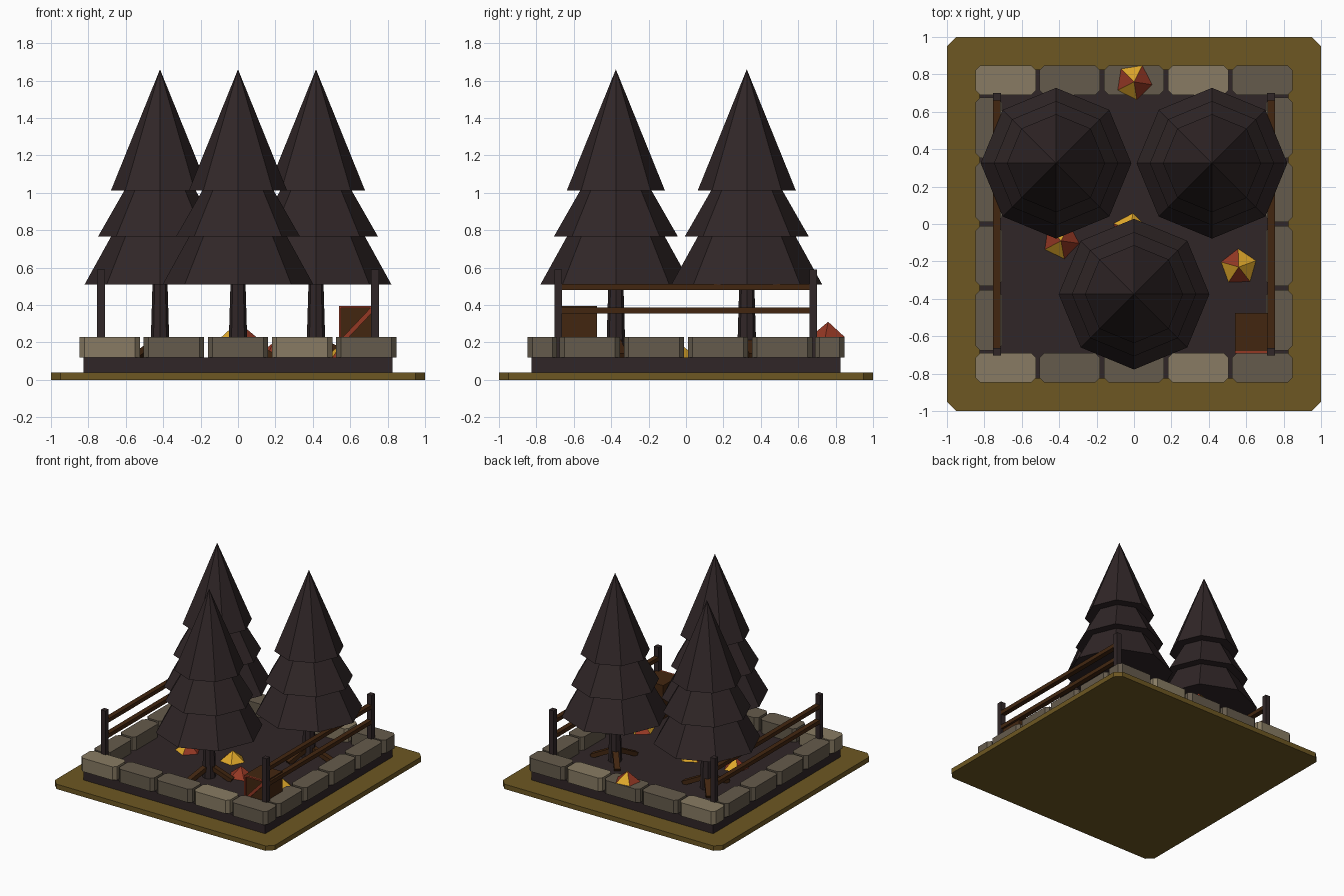
import bpy, bmesh, math
from mathutils import Vector, Matrix

if "Cube" in bpy.data.objects:
    bpy.data.objects.remove(bpy.data.objects["Cube"])


def srgb(r, g, b):
    f = lambda c: c / 12.92 if c <= 0.04045 else ((c + 0.055) / 1.055) ** 2.4
    return (f(r / 255), f(g / 255), f(b / 255), 1)


def material(name, *rgb):
    m = bpy.data.materials.new(name)
    m.diffuse_color = srgb(*rgb)
    m.use_nodes = True
    m.node_tree.nodes["Principled BSDF"].inputs["Base Color"].default_value = m.diffuse_color
    return m


GRASS = material("dry_grass", 109, 87, 34)
DARK = material("dark_soil_and_bark", 48, 38, 39)
WOOD = material("brown_wood", 66, 38, 16)
STONE_L = material("light_stone", 136, 123, 99)
STONE_D = material("dark_stone", 101, 91, 76)
RED = material("rust_red", 148, 56, 36)
GOLD = material("leaf_gold", 222, 167, 42)


def finish(bm, name, *mats):
    bmesh.ops.recalc_face_normals(bm, faces=bm.faces)
    me = bpy.data.meshes.new(name)
    bm.to_mesh(me)
    bm.free()
    for m in mats:
        me.materials.append(m)
    ob = bpy.data.objects.new(name, me)
    bpy.context.collection.objects.link(ob)
    return ob


def box(name, lo, hi, mat, chamfer=0):
    """Axis-aligned box, optionally with chamfered vertical edges."""
    lo, hi = Vector(lo), Vector(hi)
    bm = bmesh.new()
    bmesh.ops.create_cube(bm, size=1)
    for v in bm.verts:
        v.co = Vector([(lo[i] + hi[i]) / 2 + v.co[i] * (hi[i] - lo[i]) for i in range(3)])
    if chamfer:
        upright = [e for e in bm.edges if abs(e.verts[0].co.z - e.verts[1].co.z) > 1e-4]
        bmesh.ops.bevel(bm, geom=upright, offset=chamfer, segments=1, affect='EDGES')
    return finish(bm, name, mat)


def beam(name, a, b, w, h, mat):
    """Square beam from point a to point b."""
    a, b = Vector(a), Vector(b)
    d = b - a
    bm = bmesh.new()
    bmesh.ops.create_cube(bm, size=1)
    rot = d.to_track_quat('X', 'Z').to_matrix().to_4x4()
    bm.transform(Matrix.Translation((a + b) / 2) @ rot @ Matrix.Diagonal((d.length, w, h, 1)))
    return finish(bm, name, mat)


def lathe(name, x, y, profile, sides, mats, turn=0.0, rule=None):
    """Flat-faced turned solid; profile is (radius, z) from bottom to top."""
    bm = bmesh.new()
    rings = []
    for r, z in profile:
        n = sides if r > 0 else 1
        rings.append([bm.verts.new((x + r * math.cos(turn + i * math.tau / sides),
                                    y + r * math.sin(turn + i * math.tau / sides), z))
                      for i in range(n)])
    for a, b in zip(rings, rings[1:]):
        for i in range(sides):
            j = (i + 1) % sides
            vs = [a[i], a[j]] + ([b[j], b[i]] if len(b) > 1 else [b[0]])
            f = bm.faces.new(vs)
            if rule:
                f.material_index = rule(i)
    bm.faces.new(rings[0])
    if len(rings[-1]) > 1:
        bm.faces.new(rings[-1])
    return finish(bm, name, *mats)


# Ground plate and soil bed
box("ground_plate", (-1, -1, 0), (1, 1, 0.04), GRASS, 0.05)
box("soil_bed", (-0.825, -0.825, 0.04), (0.825, 0.825, 0.12), DARK)

# Stone border: five along front and back, four along each side
PITCH = 0.343
for side, y0 in (("front", -0.847), ("back", 0.69)):
    for i in range(5):
        cx = (i - 2) * PITCH
        box(f"{side}_stone", (cx - 0.161, y0, 0.12), (cx + 0.161, y0 + 0.157, 0.23),
            STONE_L if i in (0, 3) else STONE_D, 0.025)
for side, x0 in (("left", -0.847), ("right", 0.707)):
    for i in range(4):
        cy = (i - 1.5) * PITCH
        box(f"{side}_stone", (x0, cy - 0.161, 0.12), (x0 + 0.14, cy + 0.161, 0.23),
            STONE_D, 0.025)

# Fences on the left and right
for s in (-1, 1):
    x = 0.733 * s
    for y in (-0.683, 0.68):
        box("fence_post", (x - 0.021, y - 0.021, 0.12), (x + 0.021, y + 0.021, 0.59), DARK)
    for z in (0.37, 0.495):
        box("fence_rail", (x - 0.02, -0.68, z - 0.016), (x + 0.02, 0.68, z + 0.016), WOOD)

# Fir trees: trunk, three-tier crown, three sloping roots
CROWN = [(0.403, 0.51), (0.262, 0.765), (0.332, 0.765), (0.19, 1.013), (0.262, 1.013), (0, 1.66)]
for x, y in ((-0.417, 0.325), (0.417, 0.325), (0, -0.375)):
    lathe("tree_trunk", x, y, [(0.052, 0.12), (0.04, 0.52)], 8, [DARK])
    lathe("tree_crown", x, y, CROWN, 8, [DARK])
    for k in range(3):
        a = math.radians(10 + 120 * k)
        c, s = math.cos(a), math.sin(a)
        beam("tree_root", (x + 0.02 * c, y + 0.02 * s, 0.205),
             (x + 0.19 * c, y + 0.19 * s, 0.125), 0.045, 0.035, WOOD)

# Five-sided leaf heaps with alternating colours
two_tone = lambda i: i % 2
PILES = [(0.0, 0.76, 0.23, -9, [RED, GOLD], two_tone),
         (0.56, -0.23, 0.12, 20, [GOLD, RED], two_tone),
         (-0.39, -0.09, 0.12, -8, [RED, GOLD], two_tone),
         (-0.02, -0.04, 0.12, 10, [GOLD, RED], lambda i: int(i == 2)),
         (0.19, -0.23, 0.12, 30, [RED, GOLD], lambda i: int(i == 1))]
for x, y, z, turn, mats, rule in PILES:
    lathe("leaf_heap", x, y, [(0.098, z), (0, z + 0.08)], 5, mats, math.radians(turn), rule)

# Crate with a framed and braced front
X0, X1, Z0, Z1, Y = 0.54, 0.735, 0.12, 0.395, -0.68
box("crate", (X0, Y, Z0), (X1, -0.475, Z1), WOOD)
T = 0.012
for lo, hi in (((X0, Z0), (X0 + T, Z1)), ((X1 - T, Z0), (X1, Z1)),
               ((X0, Z0), (X1, Z0 + T)), ((X0, Z1 - T), (X1, Z1))):
    box("crate_frame", (lo[0], Y - 0.012, lo[1]), (hi[0], Y, hi[1]), RED)
beam("crate_brace", (X0 + 0.01, Y - 0.005, 0.20), (X1 - 0.01, Y - 0.005, Z1 - 0.01), 0.01, 0.024, RED)
